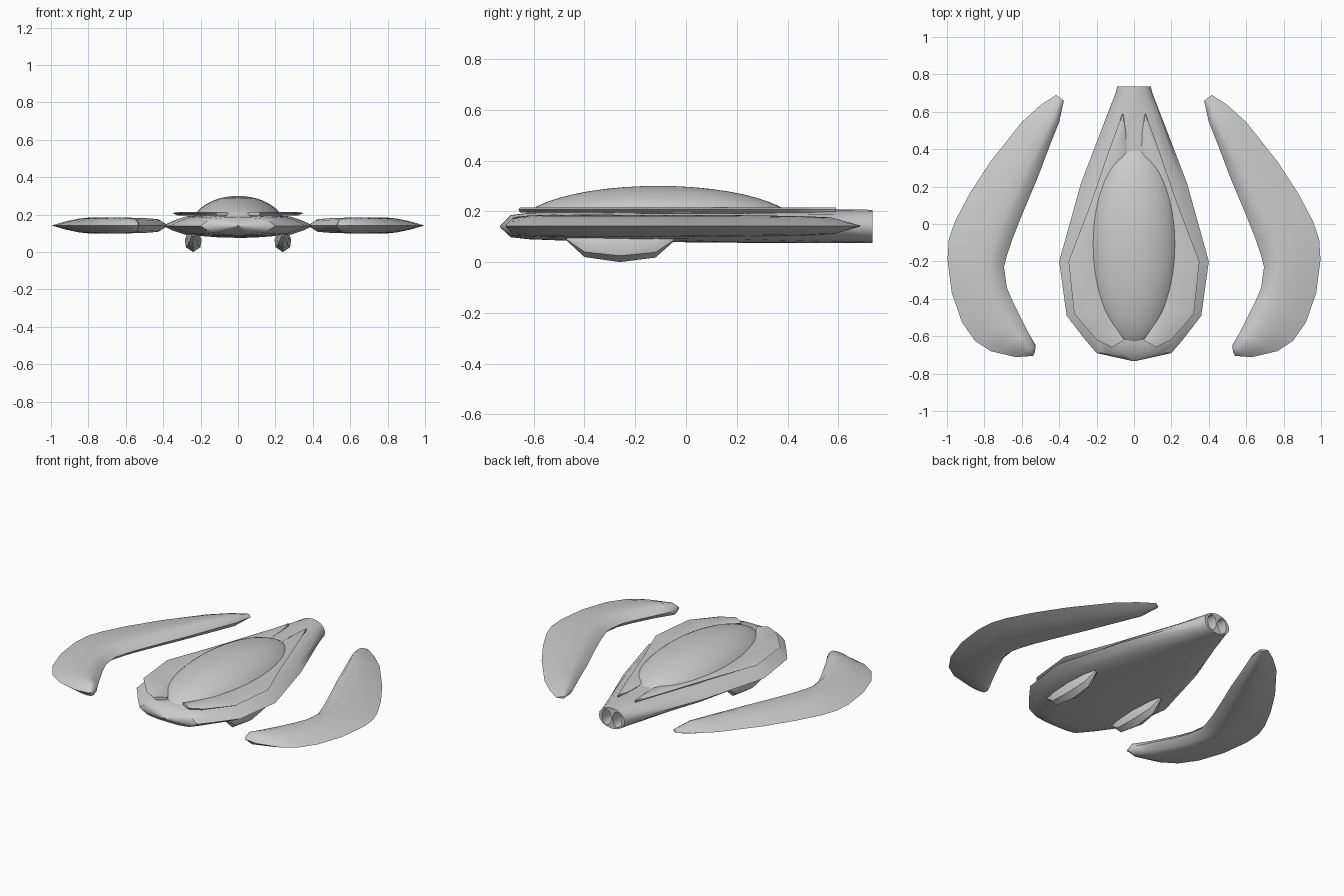
import bpy, bmesh, math
from mathutils import Vector

if "Cube" in bpy.data.objects:
    bpy.data.objects.remove(bpy.data.objects["Cube"])


def loft(name, rings, angle=40, mirror=False):
    """Skin a list of equal-length closed rings and cap both ends."""
    bm = bmesh.new()
    rows = [[bm.verts.new(p) for p in r] for r in rings]
    n = len(rows[0])
    for a, b in zip(rows, rows[1:]):
        for i in range(n):
            j = (i + 1) % n
            bm.faces.new((a[i], a[j], b[j], b[i]))
    bm.faces.new(rows[0])
    bm.faces.new(rows[-1][::-1])
    bmesh.ops.remove_doubles(bm, verts=bm.verts, dist=0.0004)
    bmesh.ops.recalc_face_normals(bm, faces=bm.faces)
    me = bpy.data.meshes.new(name)
    bm.to_mesh(me)
    bm.free()
    ob = bpy.data.objects.new(name, me)
    bpy.context.collection.objects.link(ob)
    smooth(ob, angle)
    if mirror:
        ob.modifiers.new("mirror", "MIRROR").use_mirror_merge = False
    return ob


def smooth(ob, angle):
    bpy.ops.object.select_all(action="DESELECT")
    ob.select_set(True)
    bpy.context.view_layer.objects.active = ob
    bpy.ops.object.shade_smooth_by_angle(angle=math.radians(angle))


def blade_ring(inner, outer, z, up, down, fractions):
    """Section from inner edge to outer edge; fractions = (along, height)."""
    a, b = Vector(inner), Vector(outer)
    top = [(*a.lerp(b, f), z + up * h) for f, h in fractions]
    low = [(*a.lerp(b, f), z - down * h) for f, h in fractions[1:-1]]
    return top + low[::-1]


# Hull: flat lens section blending to a round tail pipe
flat = [(0, 1), (0.35, 0.98), (0.7, 0.8), (0.88, 0.4), (1, 0)]
tube = [(math.sin(i * math.pi / 8), math.cos(i * math.pi / 8)) for i in range(5)]


def hull_ring(y, w, up, down, t):
    q = [(w * (f[0] * (1 - t) + c[0] * t), f[1] * (1 - t) + c[1] * t)
         for f, c in zip(flat, tube)]
    right = [(x, y, 0.14 + up * h) for x, h in q]
    right += [(x, y, 0.14 - down * h) for x, h in q[-2::-1]]
    return right + [(-x, y_, z) for x, y_, z in right[-2:0:-1]]


hull = loft("hull", [hull_ring(*s) for s in [
    (-0.732, 0.012, 0.003, 0.003, 0), (-0.69, 0.2, 0.045, 0.042, 0),
    (-0.62, 0.26, 0.054, 0.05, 0),
    (-0.49, 0.36, 0.06, 0.055, 0), (-0.2, 0.4, 0.063, 0.06, 0),
    (0.22, 0.283, 0.066, 0.064, 0.25), (0.6, 0.137, 0.067, 0.065, 0.8),
    (0.7, 0.098, 0.067, 0.065, 1), (0.735, 0.09, 0.065, 0.064, 1)]])

# Twin exhaust openings in the tail
for s in (-1, 1):
    bpy.ops.mesh.primitive_cylinder_add(vertices=20, radius=1, depth=0.2,
                                        location=(s * 0.037, 0.73, 0.14),
                                        rotation=(math.pi / 2, 0, 0))
    cutter = bpy.context.object
    cutter.name = "exhaust_cutter"
    cutter.scale = (0.031, 0.048, 1)
    cutter.hide_render = True
    mod = hull.modifiers.new("exhaust", "BOOLEAN")
    mod.object, mod.operation, mod.solver = cutter, "DIFFERENCE", "EXACT"
    bpy.context.view_layer.objects.active = hull
    bpy.ops.object.modifier_apply(modifier=mod.name)
    bpy.data.objects.remove(cutter)
smooth(hull, 40)

# Canopy dome
bpy.ops.mesh.primitive_uv_sphere_add(segments=48, ring_count=24, radius=1,
                                     location=(0, -0.11, 0.14))
dome = bpy.context.object
dome.name = "canopy"
dome.scale = (0.247, 0.55, 0.16)
bm = bmesh.new()
bm.from_mesh(dome.data)
bmesh.ops.delete(bm, geom=[v for v in bm.verts if v.co.z < -0.01], context="VERTS")
bm.to_mesh(dome.data)
bm.free()
smooth(dome, 60)

# Deck plates either side of the canopy
plate = [((0.058, 0.59), (0.062, 0.59)), ((0.043, 0.49), (0.095, 0.5)),
         ((0.04, 0.39), (0.135, 0.39)), ((0.13, 0.1), (0.235, 0.1)),
         ((0.18, -0.2), (0.35, -0.2)), ((0.14, -0.46), (0.32, -0.48)),
         ((0.08, -0.58), (0.2, -0.62)), ((0.05, -0.62), (0.12, -0.66))]
plate_section = [(0, 0), (0.15, 1), (0.85, 1), (1, 0)]
loft("deck_plate", [blade_ring(i, o, 0.208, 0.006, 0.012, plate_section)
                    for i, o in plate], 30, True)

# Crescent wings: blunt inner edge, thin outer edge
wing = [((0.375, 0.66), (0.417, 0.69), 0.006), ((0.4, 0.545), (0.5, 0.635), 0.034),
        ((0.45, 0.42), (0.6, 0.545), 0.039), ((0.52, 0.235), (0.77, 0.33), 0.042),
        ((0.59, 0.07), (0.88, 0.16), 0.044), ((0.65, -0.08), (0.957, 0.015), 0.044),
        ((0.68, -0.17), (0.99, -0.08), 0.044), ((0.695, -0.23), (0.997, -0.19), 0.044),
        ((0.68, -0.34), (0.975, -0.365), 0.044), ((0.65, -0.41), (0.92, -0.525), 0.044),
        ((0.6, -0.51), (0.85, -0.625), 0.043), ((0.565, -0.58), (0.765, -0.68), 0.042),
        ((0.525, -0.65), (0.63, -0.712), 0.036), ((0.53, -0.685), (0.54, -0.705), 0.005)]
wing_section = [(0, 0), (0.12, 0.75), (0.27, 1), (0.5, 0.85), (0.75, 0.5), (1, 0)]
loft("wing", [blade_ring(i, o, 0.142, t, t, wing_section)
              for i, o, t in wing], 45, True)

# Landing pods under the hull
pod_section = [(-0.7, 0), (-1, 0.35), (-0.85, 0.75), (0, 1),
               (0.85, 0.75), (1, 0.35), (0.7, 0)]
pods = [(-0.47, 0.008, 0.085), (-0.4, 0.03, 0.02), (-0.26, 0.045, 0.0),
        (-0.12, 0.033, 0.018), (-0.05, 0.008, 0.08)]
loft("landing_pod", [[(0.24 + w * x, y, 0.1 - (0.1 - z) * h) for x, h in pod_section]
                     for y, w, z in pods], 40, True)
